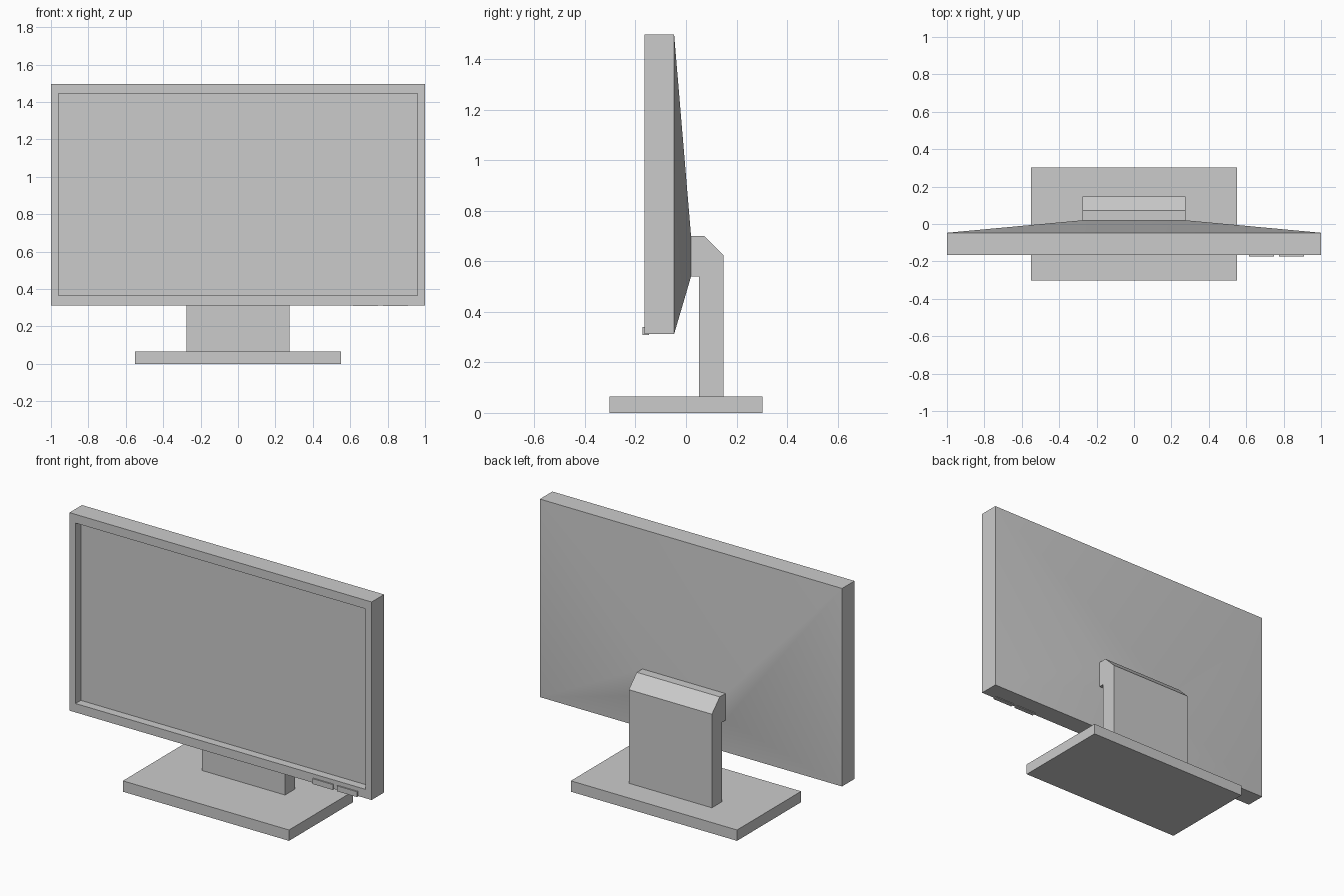
import bpy, bmesh, math

if "Cube" in bpy.data.objects:
    bpy.data.objects.remove(bpy.data.objects["Cube"])


def finish(name, bm):
    bmesh.ops.recalc_face_normals(bm, faces=bm.faces)
    mesh = bpy.data.meshes.new(name)
    bm.to_mesh(mesh)
    bm.free()
    obj = bpy.data.objects.new(name, mesh)
    bpy.context.collection.objects.link(obj)
    return obj


def loft(name, rings):
    """Closed solid through successive rings of points, capped at both ends."""
    bm = bmesh.new()
    loops = [[bm.verts.new(p) for p in ring] for ring in rings]
    n = len(loops[0])
    for a, b in zip(loops, loops[1:]):
        for i in range(n):
            j = (i + 1) % n
            bm.faces.new((a[i], a[j], b[j], b[i]))
    bm.faces.new(loops[0])
    bm.faces.new(loops[-1])
    return finish(name, bm)


def rect(hw, z0, z1, y, cx=0.0):
    return [(cx - hw, y, z0), (cx + hw, y, z0), (cx + hw, y, z1), (cx - hw, y, z1)]


def box(name, cx, hw, y0, y1, z0, z1):
    return loft(name, [rect(hw, z0, z1, y0, cx), rect(hw, z0, z1, y1, cx)])


# Monitor housing: recessed screen, bezel, side walls, tapered back
housing = loft("monitor_housing", [
    rect(0.96, 0.365, 1.445, -0.115),
    rect(0.96, 0.365, 1.445, -0.165),
    rect(1.0, 0.312, 1.497, -0.165),
    rect(1.0, 0.312, 1.497, -0.047),
    rect(0.275, 0.54, 0.70, 0.02),
])
bpy.context.view_layer.objects.active = housing
housing.select_set(True)
bpy.ops.object.shade_smooth_by_angle(angle=math.radians(30))

# Stand neck: hooked profile with chamfered top, extruded across x
profile = [(0.02, 0.54), (0.052, 0.54), (0.052, 0.065), (0.148, 0.065),
           (0.148, 0.625), (0.073, 0.70), (0.02, 0.70)]
loft("stand_neck", [[(x, y, z) for y, z in profile] for x in (-0.275, 0.275)])

# Foot plate
box("stand_base", 0, 0.55, -0.303, 0.303, 0, 0.065)

# Buttons on the lower right of the bezel
for i, cx in enumerate((0.682, 0.842)):
    box(f"button_{i + 1}", cx, 0.067, -0.173, -0.146, 0.308, 0.34)
